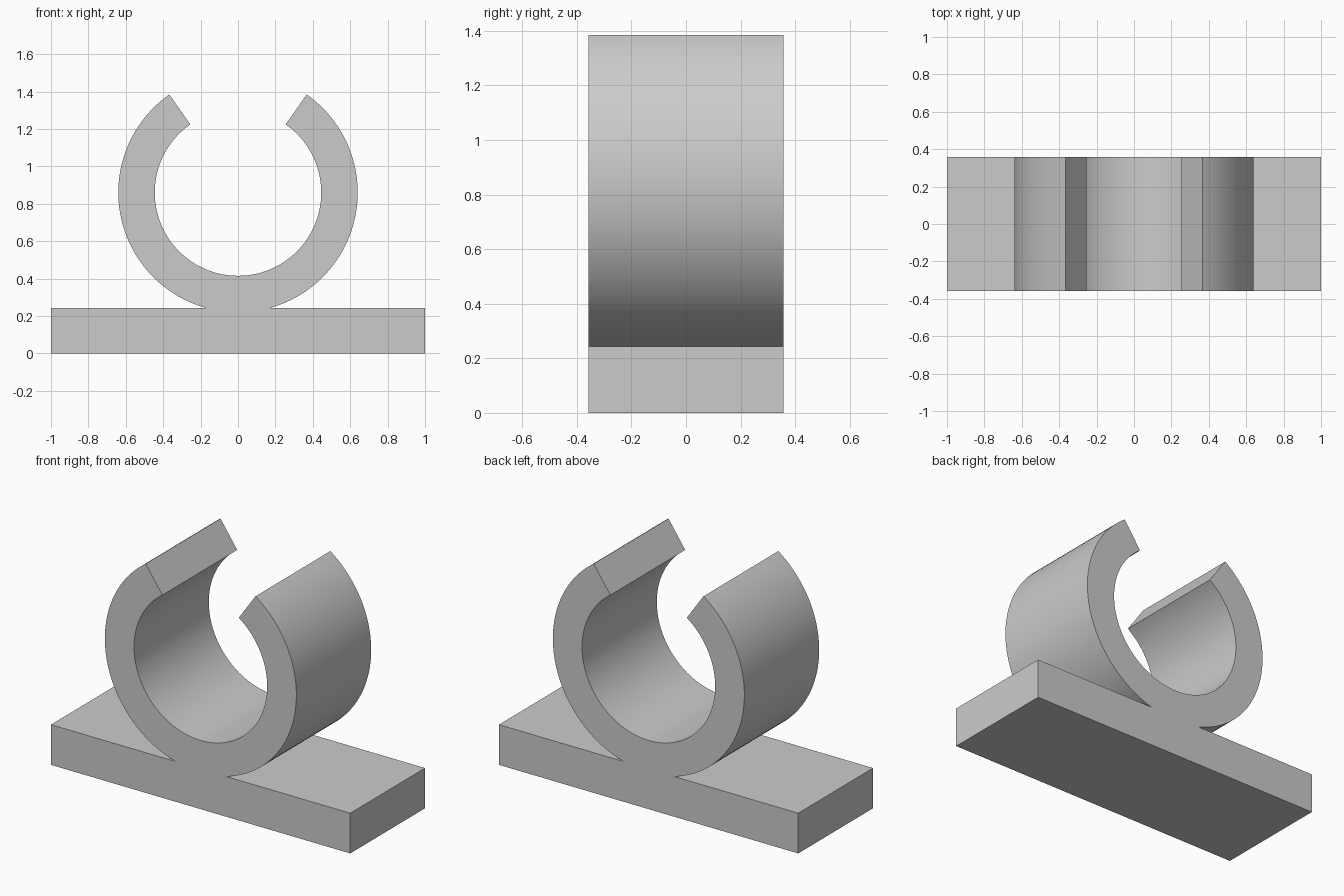
import bpy
import bmesh
from math import sin, cos, asin, radians

cube = bpy.data.objects.get("Cube")
if cube:
    bpy.data.objects.remove(cube, do_unlink=True)

HALF_LENGTH, HALF_DEPTH, BASE_TOP = 1.0, 0.357, 0.243
CENTRE_Z, OUTER, INNER = 0.86, 0.64, 0.445
TIP = radians(55)
STEPS = 48

grey = bpy.data.materials.new("light_grey")
grey.use_nodes = True
colour = (0.6, 0.6, 0.6, 1)
grey.diffuse_color = colour
grey.node_tree.nodes["Principled BSDF"].inputs["Base Color"].default_value = colour


def arc(radius, start, end):
    angles = [start + (end - start) * i / STEPS for i in range(STEPS + 1)]
    return [(radius * cos(a), CENTRE_Z + radius * sin(a)) for a in angles]


# Right half of the outline: base, outer arc from the base to the tip, inner arc down
contact = asin((BASE_TOP - CENTRE_Z) / OUTER)
half = [(HALF_LENGTH, 0), (HALF_LENGTH, BASE_TOP)]
half += arc(OUTER, contact, TIP)
half += arc(INNER, TIP, radians(-90))
outline = half + [(-x, z) for x, z in reversed(half[:-1])]

# Extrude the mirrored outline through the depth
bm = bmesh.new()
front = bm.faces.new([bm.verts.new((x, -HALF_DEPTH, z)) for x, z in outline])
extruded = bmesh.ops.extrude_face_region(bm, geom=[front], use_keep_orig=True)
back_verts = [g for g in extruded["geom"] if isinstance(g, bmesh.types.BMVert)]
bmesh.ops.translate(bm, verts=back_verts, vec=(0, 2 * HALF_DEPTH, 0))
bmesh.ops.recalc_face_normals(bm, faces=bm.faces)
mesh = bpy.data.meshes.new("pipe_clip")
bm.to_mesh(mesh)
bm.free()
mesh.materials.append(grey)

clip = bpy.data.objects.new("pipe_clip", mesh)
bpy.context.collection.objects.link(clip)

# Smooth curved walls, sharp corners
bpy.ops.object.select_all(action="DESELECT")
clip.select_set(True)
bpy.context.view_layer.objects.active = clip
bpy.ops.object.shade_smooth_by_angle(angle=radians(30))
